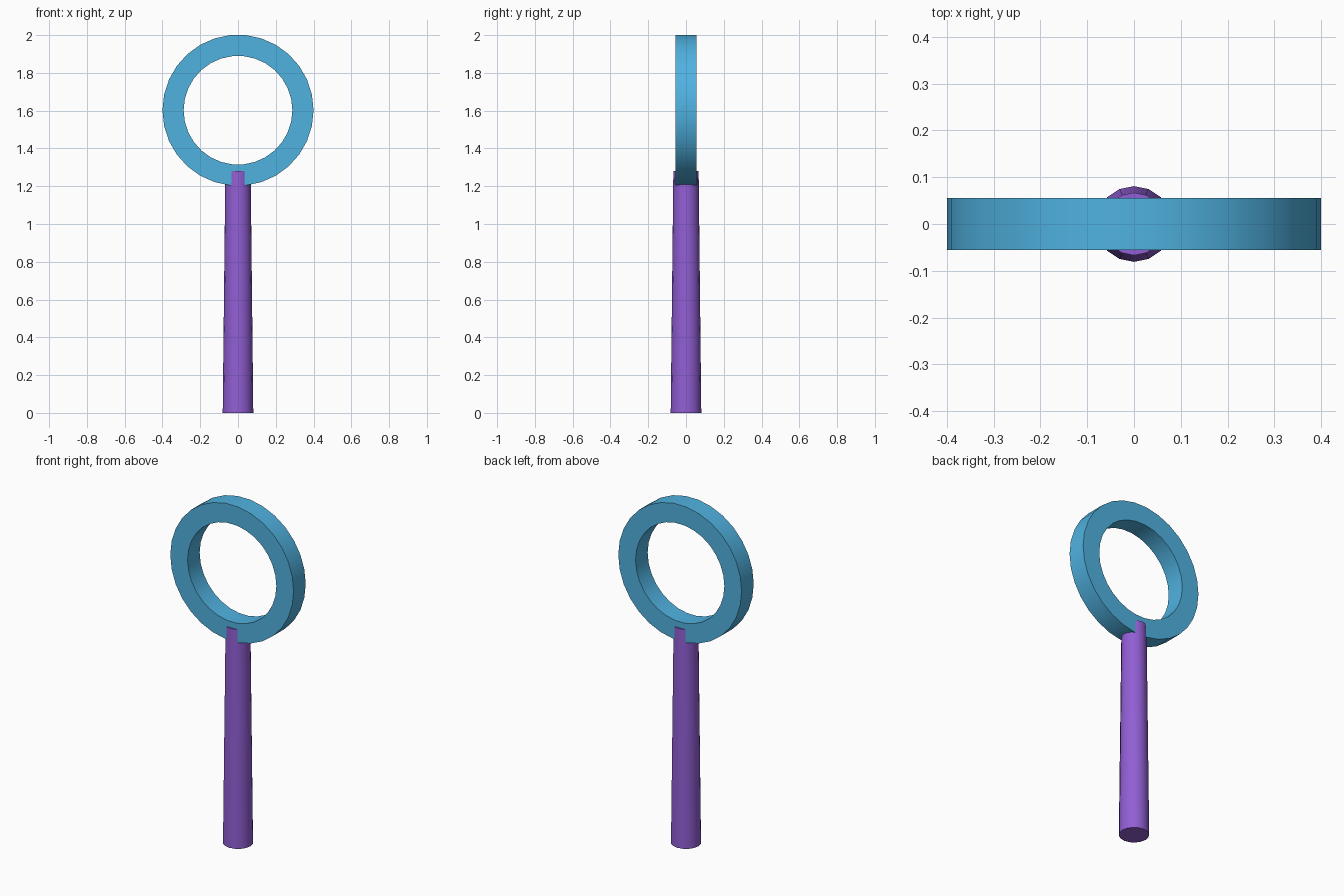
import bpy
import bmesh
import math

if "Cube" in bpy.data.objects:
    bpy.data.objects.remove(bpy.data.objects["Cube"])


def material(name, color):
    m = bpy.data.materials.new(name)
    m.diffuse_color = (*color, 1.0)
    m.use_nodes = True
    m.node_tree.nodes["Principled BSDF"].inputs["Base Color"].default_value = m.diffuse_color
    return m


def finish(name, bm, mat):
    bmesh.ops.recalc_face_normals(bm, faces=bm.faces)
    mesh = bpy.data.meshes.new(name)
    bm.to_mesh(mesh)
    bm.free()
    mesh.materials.append(mat)
    ob = bpy.data.objects.new(name, mesh)
    bpy.context.collection.objects.link(ob)
    bpy.ops.object.select_all(action='DESELECT')
    ob.select_set(True)
    bpy.context.view_layer.objects.active = ob
    bpy.ops.object.shade_smooth_by_angle(angle=math.radians(30))
    return ob


blue = material("sky blue", (0.080, 0.445, 0.753))
purple = material("purple", (0.283, 0.114, 0.658))

# Ring: rectangular section swept in 30 steps around the y axis
SIDES, OUTER, INNER, HALF = 30, 0.40, 0.288, 0.056
CENTRE_Z = 2.0 - OUTER * math.cos(math.pi / SIDES)
section = [(OUTER, -HALF), (OUTER, HALF), (INNER, HALF), (INNER, -HALF)]
bm = bmesh.new()
loops = []
for i in range(SIDES):
    a = 2 * math.pi * i / SIDES
    loops.append([bm.verts.new((r * math.cos(a), y, CENTRE_Z + r * math.sin(a)))
                  for r, y in section])
for i in range(SIDES):
    p, q = loops[i], loops[(i + 1) % SIDES]
    for j in range(4):
        k = (j + 1) % 4
        bm.faces.new((p[j], p[k], q[k], q[j]))
finish("ring", bm, blue)

# Handle: tapered 16-sided rod whose top is sunk into the ring
BOTTOM_R, TOP_R, HEIGHT = 0.081, 0.067, 1.28
bm = bmesh.new()
bmesh.ops.create_cone(bm, cap_ends=True, segments=16,
                      radius1=BOTTOM_R, radius2=TOP_R, depth=HEIGHT)
bmesh.ops.translate(bm, verts=bm.verts, vec=(0, 0, HEIGHT / 2))
finish("handle", bm, purple)
